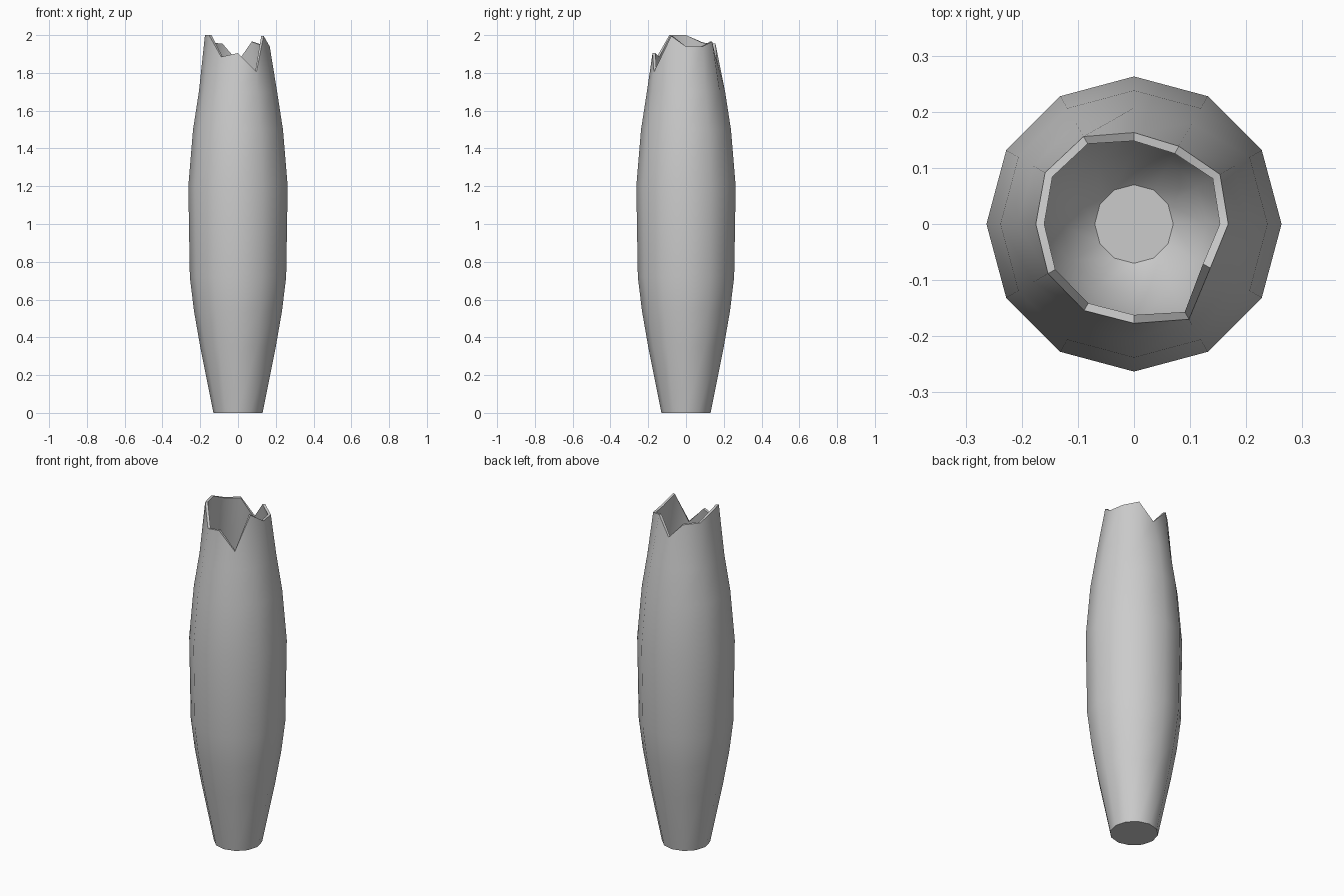
import bpy, bmesh
from math import sin, cos, pi, radians

if "Cube" in bpy.data.objects:
    bpy.data.objects.remove(bpy.data.objects["Cube"])

N = 12
WALL = 0.015

# outer silhouette (radius, height) below the broken rim
OUTER = [(0.13, 0), (0.20, 0.35), (0.233, 0.54), (0.255, 0.72), (0.263, 1.2),
         (0.238, 1.5), (0.207, 1.7)]
# hollow inside, from the rim down to a rounded floor
INNER = [(0.192, 1.7), (0.223, 1.5), (0.248, 1.2), (0.24, 0.72), (0.218, 0.54),
         (0.185, 0.35), (0.13, 0.10), (0.07, 0.04)]
# jagged rim (radius, height), one point per 30 degrees
RIM = [(0.168, 1.94), (0.177, 1.94), (0.160, 1.965), (0.163, 1.86),
       (0.180, 1.955), (0.183, 1.96), (0.175, 2.0), (0.177, 2.0),
       (0.178, 1.885), (0.177, 1.905), (0.196, 1.805), (0.157, 1.995)]

bm = bmesh.new()


def ring(points):
    return [bm.verts.new((r * cos(2 * pi * i / N), r * sin(2 * pi * i / N), z))
            for i, (r, z) in enumerate(points)]


rings = [ring([p] * N) for p in OUTER]
rings.append(ring(RIM))
rings.append(ring([(r - WALL, z) for r, z in RIM]))
rings += [ring([p] * N) for p in INNER]

# skin between neighbouring rings
for a, b in zip(rings, rings[1:]):
    for i in range(N):
        j = (i + 1) % N
        bm.faces.new((a[i], a[j], b[j], b[i]))

# base and inner floor
bm.faces.new(rings[0][::-1])
bm.faces.new(rings[-1])
bmesh.ops.recalc_face_normals(bm, faces=bm.faces)

mesh = bpy.data.meshes.new("broken_vessel")
bm.to_mesh(mesh)
bm.free()
vessel = bpy.data.objects.new("broken_vessel", mesh)
bpy.context.collection.objects.link(vessel)
bpy.context.view_layer.objects.active = vessel
vessel.select_set(True)
bpy.ops.object.shade_smooth_by_angle(angle=radians(40))
